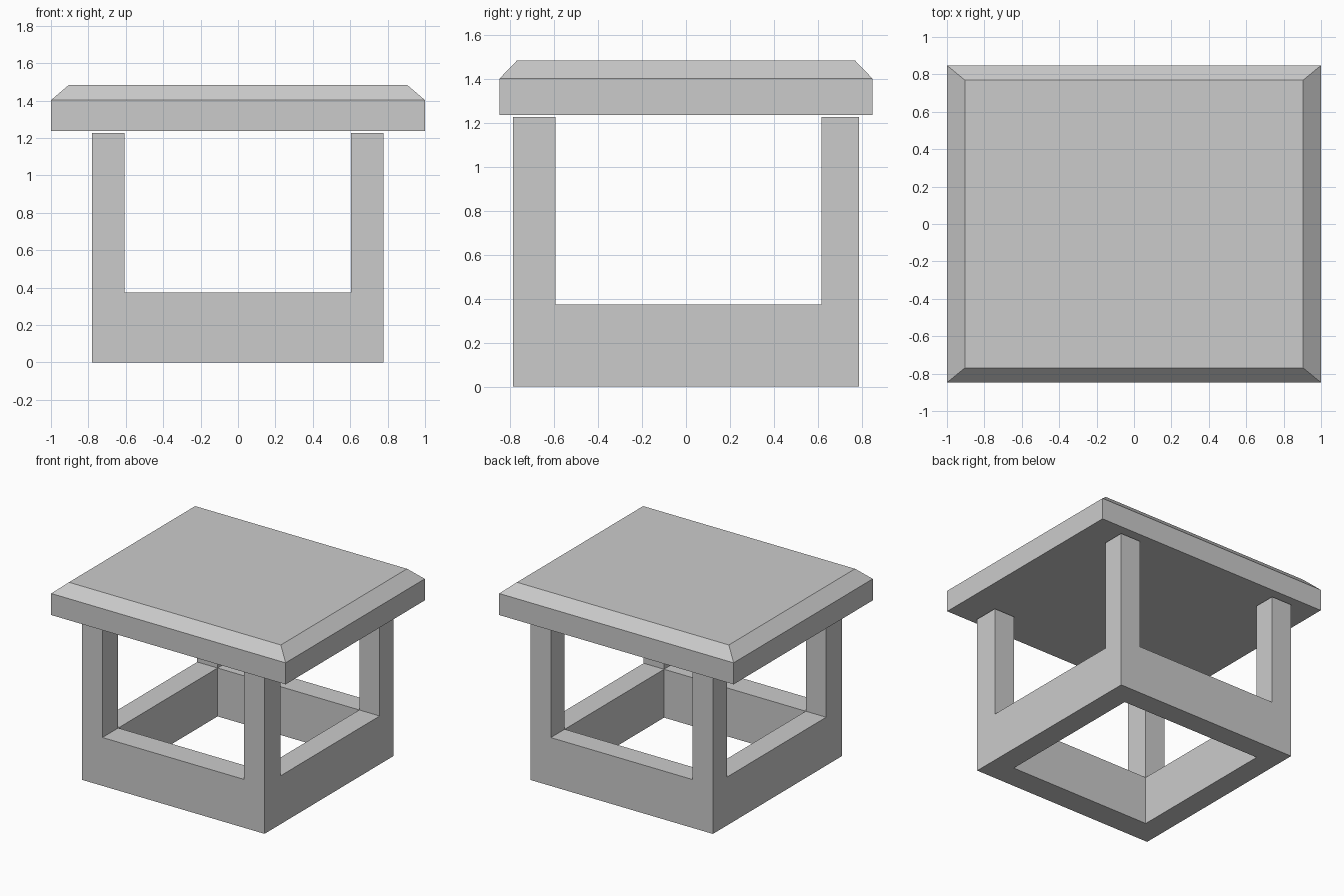
import bpy, bmesh

if "Cube" in bpy.data.objects:
    bpy.data.objects.remove(bpy.data.objects["Cube"])


def finish(bm, name):
    bmesh.ops.recalc_face_normals(bm, faces=bm.faces)
    mesh = bpy.data.meshes.new(name)
    bm.to_mesh(mesh)
    bm.free()
    obj = bpy.data.objects.new(name, mesh)
    bpy.context.collection.objects.link(obj)
    return obj


def prism(name, rings):
    """Stack of rectangles (half x, half y, z) bridged into a closed solid."""
    bm = bmesh.new()
    loops = [[bm.verts.new((sx * hx, sy * hy, z))
              for sx, sy in ((-1, -1), (1, -1), (1, 1), (-1, 1))]
             for hx, hy, z in rings]
    for a, b in zip(loops, loops[1:]):
        for i in range(4):
            j = (i + 1) % 4
            bm.faces.new((a[i], a[j], b[j], b[i]))
    bm.faces.new(loops[0][::-1])
    bm.faces.new(loops[-1])
    return finish(bm, name)


# Base frame: plan grid with open centre, raised as walls, then corners as posts
XS = (-0.78, -0.606, 0.603, 0.777)
YS = (-0.786, -0.594, 0.617, 0.786)
WALL_TOP, POST_TOP = 0.373, 1.227

bm = bmesh.new()


def layer(z):
    return [[bm.verts.new((x, y, z)) for y in YS] for x in XS]


def cell_height(i, j):
    if not (0 <= i < 3 and 0 <= j < 3) or (i, j) == (1, 1):
        return 0
    return 2 if i != 1 and j != 1 else 1


levels = [layer(z) for z in (0, WALL_TOP, POST_TOP)]
for i in range(3):
    for j in range(3):
        h = cell_height(i, j)
        if not h:
            continue
        corners = ((i, j), (i + 1, j), (i + 1, j + 1), (i, j + 1))
        sides = ((i, j - 1), (i + 1, j), (i, j + 1), (i - 1, j))
        bm.faces.new([levels[0][a][b] for a, b in reversed(corners)])
        bm.faces.new([levels[h][a][b] for a, b in corners])
        # Side walls only where the neighbouring cell is lower
        for k in range(4):
            (a, b), (c, d) = corners[k], corners[(k + 1) % 4]
            for lv in range(cell_height(*sides[k]), h):
                lo, hi = levels[lv], levels[lv + 1]
                bm.faces.new((lo[a][b], lo[c][d], hi[c][d], hi[a][b]))
bmesh.ops.delete(bm, geom=[v for v in bm.verts if not v.link_faces], context='VERTS')
bmesh.ops.dissolve_limit(bm, angle_limit=0.01, verts=bm.verts, edges=bm.edges)
finish(bm, "base_frame_with_posts")

# Roof slab with sloped upper rim
prism("roof_slab", ((1.0, 0.848, 1.236), (1.0, 0.848, 1.402), (0.904, 0.769, 1.484)))
